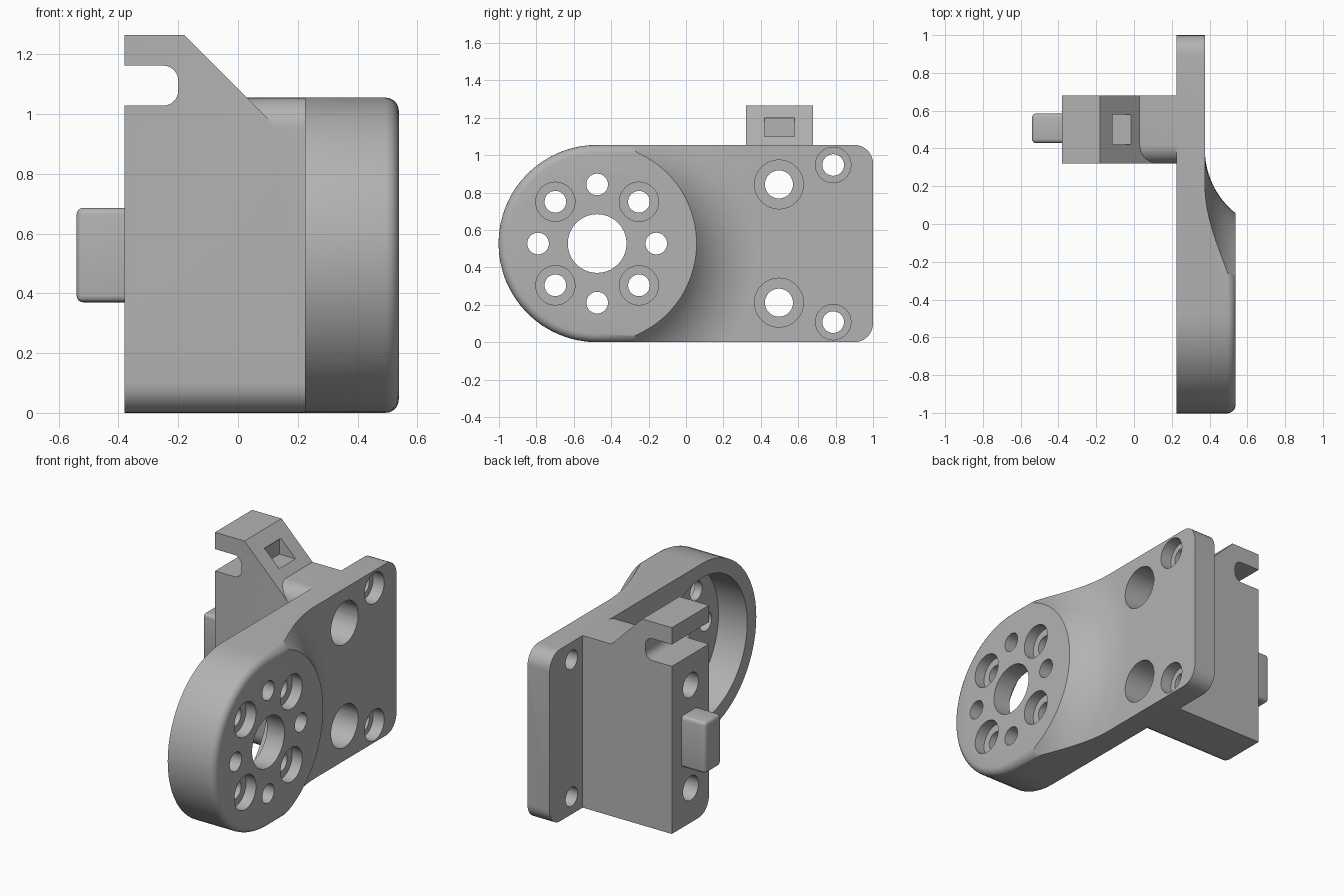
import bpy, bmesh, math
from mathutils import Matrix, Vector

if "Cube" in bpy.data.objects:
    bpy.data.objects.remove(bpy.data.objects["Cube"], do_unlink=True)

grey = bpy.data.materials.new("plain grey")
grey.use_nodes = True
grey.diffuse_color = (0.45, 0.45, 0.45, 1)
grey.node_tree.nodes["Principled BSDF"].inputs["Base Color"].default_value = (0.45, 0.45, 0.45, 1)

CY, CZ, H = -0.475, 0.5275, 1.055    # hub centre and plate height


def finish(name, bm):
    bmesh.ops.recalc_face_normals(bm, faces=bm.faces)
    mesh = bpy.data.meshes.new(name)
    bm.to_mesh(mesh)
    bm.free()
    mesh.materials.append(grey)
    ob = bpy.data.objects.new(name, mesh)
    bpy.context.collection.objects.link(ob)
    return ob


def prism(name, points, shift, round_cap=0):
    """Extrude a closed outline by a vector, optionally rounding the far cap."""
    bm = bmesh.new()
    base = bm.faces.new([bm.verts.new(p) for p in points])
    ext = bmesh.ops.extrude_face_region(bm, geom=[base], use_keep_orig=True)["geom"]
    bmesh.ops.translate(bm, verts=[g for g in ext if isinstance(g, bmesh.types.BMVert)], vec=shift)
    bmesh.ops.recalc_face_normals(bm, faces=bm.faces)
    if round_cap:
        cap = [g for g in ext if isinstance(g, bmesh.types.BMFace)][0]
        bmesh.ops.bevel(bm, geom=list(cap.edges), offset=round_cap, segments=5,
                        profile=0.5, affect='EDGES')
    return finish(name, bm)


def arc(cx, cy, r, a, b, n):
    """Points on an arc, angles in degrees."""
    return [(cx + r * math.cos(math.radians(a + (b - a) * i / n)),
             cy + r * math.sin(math.radians(a + (b - a) * i / n))) for i in range(n + 1)]


def box(name, x, y, z, bevel=0):
    bm = bmesh.new()
    bmesh.ops.create_cube(bm, size=1)
    for v in bm.verts:
        v.co = [(lo + hi) / 2 + c * (hi - lo) for c, (lo, hi) in zip(v.co, (x, y, z))]
    if bevel:
        edges = [e for e in bm.edges if min(v.co.x for v in e.verts) < x[1] - 0.01]
        bmesh.ops.bevel(bm, geom=edges, offset=bevel, segments=4, profile=0.5, affect='EDGES')
    return finish(name, bm)


def rod(y, z, r, x0, x1, n=32):
    bm = bmesh.new()
    place = Matrix.Translation(((x0 + x1) / 2, y, z)) @ Matrix.Rotation(math.pi / 2, 4, 'Y')
    bmesh.ops.create_cone(bm, cap_ends=True, segments=n, radius1=r, radius2=r,
                          depth=x1 - x0, matrix=place)
    return finish("hole_cutter", bm)


def combine(target, tool, operation):
    mod = target.modifiers.new("join", 'BOOLEAN')
    mod.operation, mod.solver, mod.object = operation, 'EXACT', tool
    bpy.context.view_layer.objects.active = target
    bpy.ops.object.modifier_apply(modifier=mod.name)
    bpy.data.objects.remove(tool, do_unlink=True)


# Plate and hub outline: round end at the front, small round corners at the back
outline = arc(CY, CZ, CZ, 90, 270, 32) + arc(0.9, 0.1, 0.1, -90, 0, 8) + arc(0.9, H - 0.1, 0.1, 0, 90, 8)
bracket = prism("bracket", [(0.225, y, z) for y, z in outline], (0.313, 0, 0), 0.045)

# Turned envelope: raised hub sweeping down to the thin plate
sweep = [(x, r) for r, x in arc(0.87, 0.808, 0.433, 270, 210, 14)]
profile = [(0, 0), (0, 2.5), (0.375, 2.5)] + sweep + [(sweep[-1][0], 0)]
bm = bmesh.new()
verts = [bm.verts.new((x, CY, CZ + r)) for x, r in profile]
edges = [bm.edges.new(pair) for pair in zip(verts, verts[1:])]
bmesh.ops.spin(bm, geom=verts + edges, cent=(0, CY, CZ), axis=(1, 0, 0),
               angle=math.tau, steps=96, use_merge=True)
bmesh.ops.remove_doubles(bm, verts=bm.verts, dist=0.0001)
combine(bracket, finish("hub_envelope", bm), 'INTERSECT')

# Block behind the plate, front edges rounded
section = arc(0.42, 0.1, 0.1, 270, 180, 8) + arc(0.42, H - 0.1, 0.1, 180, 90, 8) + [(0.68, H), (0.68, 0)]
block = prism("block", [(-0.38, y, z) for y, z in section], (0.68, 0, 0))

# Sloped tower with square edges
tower = [(-0.38, 0.3), (0.13, 0.3), (0.13, 0.955), (-0.18, 1.265), (-0.38, 1.265)]
combine(block, prism("tower", [(x, 0.32, z) for x, z in tower], (0, 0.36, 0)), 'UNION')
combine(bracket, block, 'UNION')

# Open slot and slope pocket
slot = [(-0.5, 1.028)] + arc(-0.25, 1.078, 0.05, -90, 0, 6) + arc(-0.25, 1.112, 0.05, 0, 90, 6) + [(-0.5, 1.162)]
combine(bracket, prism("slot_cutter", [(x, 0.2, z) for x, z in slot], (0, 0.6, 0)), 'DIFFERENCE')
combine(bracket, box("pocket_cutter", (-0.125, 0.1), (0.42, 0.58), (1.1, 1.2)), 'DIFFERENCE')

# Hub recess, centre bore and bolt circle
cuts = [rod(CY, CZ, 0.44, 0.1, 0.42, 64), rod(CY, CZ, 0.157, 0.3, 0.7, 40)]
for i in range(8):
    a = i * math.pi / 4
    y, z = CY + 0.316 * math.cos(a), CZ + 0.316 * math.sin(a)
    cuts.append(rod(y, z, 0.058, 0.3, 0.7))
    if i % 2:
        cuts.append(rod(y, z, 0.105, 0.47, 0.7))

# Mounting holes with counterbores, mirrored top and bottom
for side in (-1, 1):
    for y, dz, r, big, floor in ((0.497, 0.316, 0.075, 0.131, 0.0), (0.787, 0.42, 0.058, 0.095, 0.3)):
        cuts += [rod(y, CZ + side * dz, r, -0.6, 0.7), rod(y, CZ + side * dz, big, floor, 0.7)]
for cutter in cuts:
    combine(bracket, cutter, 'DIFFERENCE')

# Locating peg
peg = box("locating_peg", (-0.54, -0.36), (0.428, 0.585), (0.37, 0.686), 0.022)

for ob in (bracket, peg):
    bpy.ops.object.select_all(action='DESELECT')
    ob.select_set(True)
    bpy.context.view_layer.objects.active = ob
    bpy.ops.object.shade_smooth_by_angle(angle=math.radians(32))
